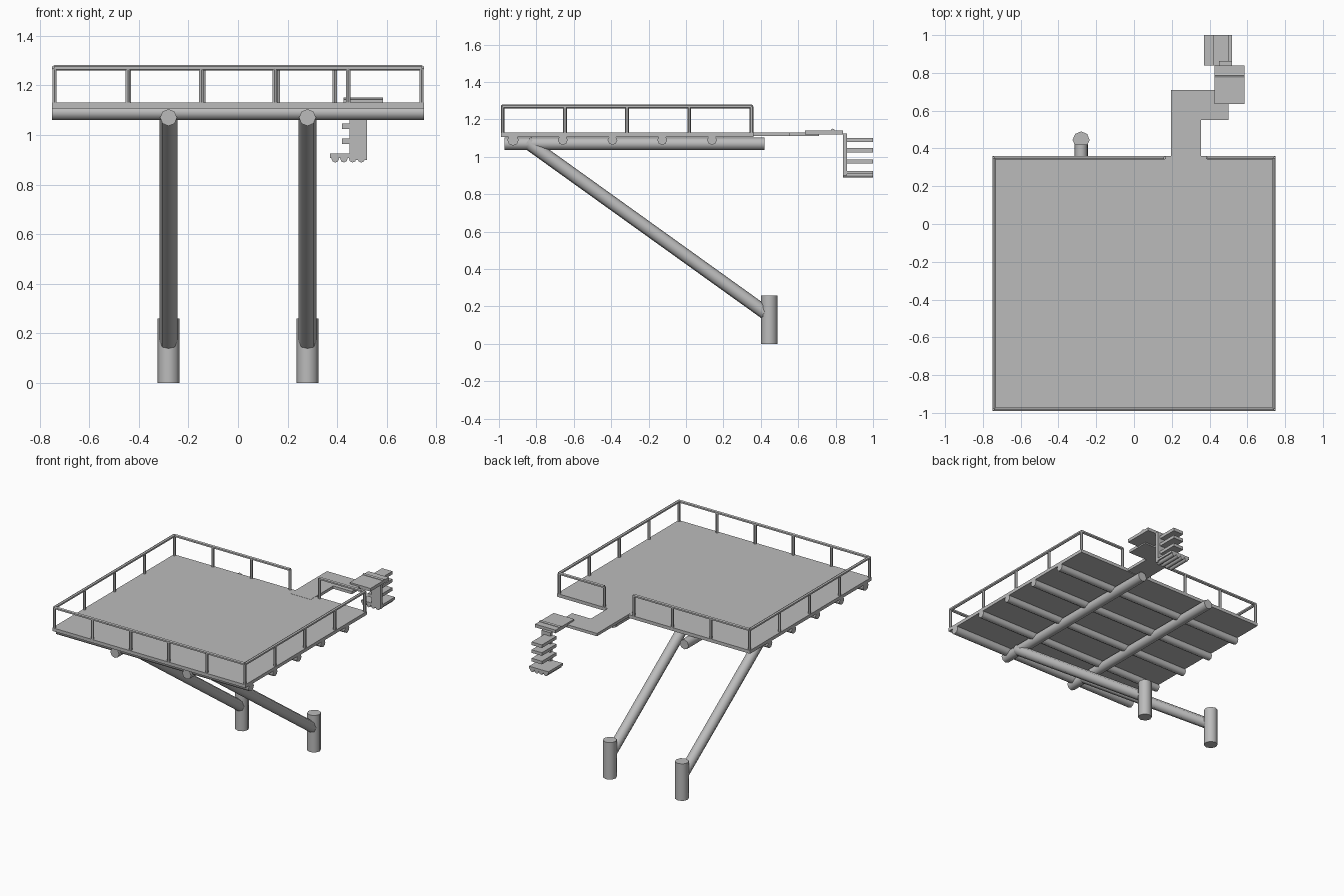
import bpy
from mathutils import Vector

if "Cube" in bpy.data.objects:
    bpy.data.objects.remove(bpy.data.objects["Cube"])

grey = bpy.data.materials.new("plain_grey")
grey.use_nodes = True
colour = (0.5, 0.5, 0.5, 1)
grey.diffuse_color = colour
grey.node_tree.nodes["Principled BSDF"].inputs["Base Color"].default_value = colour


def box(name, x, y, z):
    """Box from (low, high) ranges on each axis."""
    bpy.ops.mesh.primitive_cube_add(size=1)
    ob = bpy.context.object
    ob.name = name
    ob.location = [sum(r) / 2 for r in (x, y, z)]
    ob.scale = [r[1] - r[0] for r in (x, y, z)]
    bpy.ops.object.transform_apply(location=False, rotation=False, scale=True)
    ob.data.materials.append(grey)
    return ob


def log(name, a, b, radius, sides=8):
    """Round bar between two points."""
    a, b = Vector(a), Vector(b)
    bpy.ops.mesh.primitive_cylinder_add(vertices=sides, radius=radius,
                                        depth=(b - a).length, location=(a + b) / 2)
    ob = bpy.context.object
    ob.name = name
    ob.rotation_euler = (b - a).to_track_quat('Z', 'Y').to_euler()
    ob.data.materials.append(grey)
    bpy.ops.object.shade_smooth_by_angle(angle=0.9)
    return ob


# Deck
DECK_TOP, RAIL_Z = 1.13, 1.27
SIDE, FRONT, BACK = 0.74, -0.98, 0.35
box("deck", (-0.75, 0.75), (-0.99, 0.36), (1.107, DECK_TOP))

# Cross logs under the deck
for i in range(5):
    y = -0.925 + i * 0.266
    log("cross_log", (-0.75, y, 1.09), (0.75, y, 1.09), 0.03 if i == 0 else 0.026)

# Long beams, diagonal braces and footings, one set on each side
for x in (-0.28, 0.28):
    log("long_beam", (x, -0.97, 1.07), (x, 0.42, 1.07), 0.034)
    log("diagonal_brace", (x, -0.85, 1.08), (x, 0.44, 0.155), 0.036)
    log("footing_post", (x, 0.445, 0), (x, 0.445, 0.26), 0.045)


def railing(start, end, spans):
    """Top rail on evenly spaced posts."""
    a, b = Vector((*start, RAIL_Z)), Vector((*end, RAIL_Z))
    log("top_rail", a, b, 0.011, 6)
    for i in range(spans + 1):
        p = a.lerp(b, i / spans)
        log("rail_post", (p.x, p.y, DECK_TOP - 0.01), p, 0.01, 6)


railing((-SIDE, FRONT), (SIDE, FRONT), 5)
for x in (-SIDE, SIDE):
    railing((x, FRONT), (x, BACK), 4)
railing((-SIDE, BACK), (0.16, BACK), 3)
railing((0.39, BACK), (SIDE, BACK), 1)

# Zigzag walkway
box("walkway_plank", (0.195, 0.355), (0.3, 0.71), (1.111, 1.131))
box("walkway_turn", (0.355, 0.5), (0.55, 0.71), (1.111, 1.131))
box("walkway_end", (0.425, 0.585), (0.635, 0.84), (1.12, 1.142))
log("walkway_bar", (0.425, 0.785, 1.14), (0.585, 0.785, 1.14), 0.011, 6)

# Hanging steps
box("step_upright", (0.45, 0.52), (0.84, 0.862), (0.9, 1.125))
for z in (1.09, 1.035, 0.975):
    box("step_tread", (0.42, 0.5), (0.84, 1.0), (z - 0.011, z + 0.011))
box("bottom_step", (0.37, 0.52), (0.84, 1.0), (0.908, 0.925))
for i in range(4):
    x = 0.392 + i * 0.035
    log("bottom_step_log", (x, 0.84, 0.904), (x, 1.0, 0.904), 0.015)
